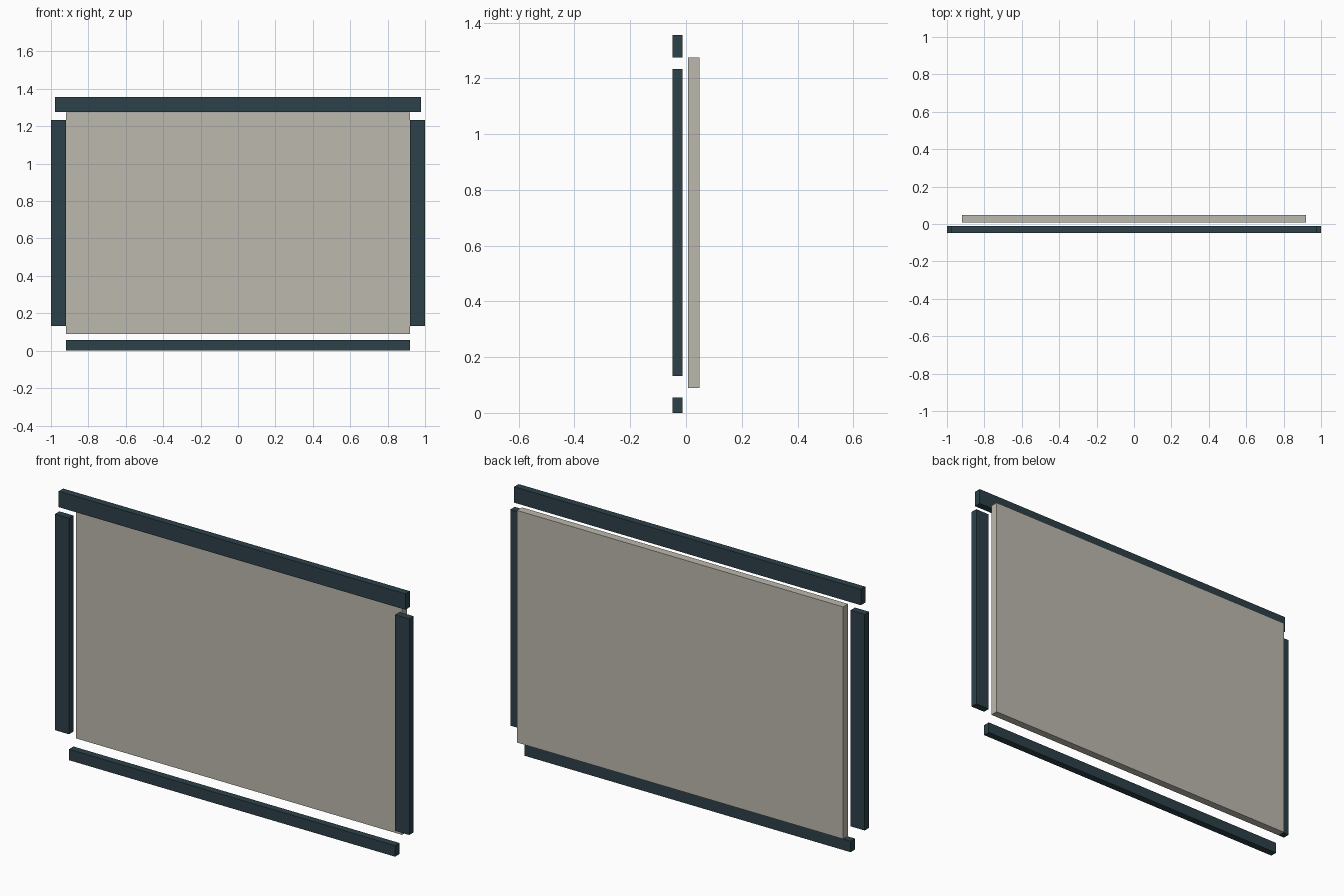
import bpy
import bmesh
from mathutils import Vector

cube = bpy.data.objects.get("Cube")
if cube:
    bpy.data.objects.remove(cube, do_unlink=True)


def make_material(name, rgb):
    mat = bpy.data.materials.new(name)
    mat.use_nodes = True
    colour = (*rgb, 1.0)
    mat.diffuse_color = colour
    mat.node_tree.nodes["Principled BSDF"].inputs["Base Color"].default_value = colour
    return mat


def make_box(name, low, high, mat):
    """Flat-sided box between two opposite corners."""
    low, high = Vector(low), Vector(high)
    bm = bmesh.new()
    bmesh.ops.create_cube(bm, size=1)
    bmesh.ops.scale(bm, vec=high - low, verts=bm.verts)
    mesh = bpy.data.meshes.new(name)
    bm.to_mesh(mesh)
    bm.free()
    mesh.materials.append(mat)
    obj = bpy.data.objects.new(name, mesh)
    obj.location = (low + high) / 2
    bpy.context.collection.objects.link(obj)
    return obj


slate = make_material("dark slate", (0.026, 0.053, 0.068))
stone = make_material("warm grey", (0.503, 0.485, 0.418))

FRONT, BACK = -0.048, -0.012   # depth range shared by the frame bars
INNER, OUTER = 0.92, 1.0       # half widths of the opening and the frame

# Backing panel, set just behind the frame
make_box("panel", (-INNER, 0.008, 0.09), (INNER, 0.048, 1.274), stone)

# Horizontal frame bars
make_box("top_bar", (-0.978, FRONT, 1.275), (0.978, BACK, 1.356), slate)
make_box("bottom_bar", (-INNER, FRONT, 0), (INNER, BACK, 0.056), slate)

# Upright frame bars
make_box("left_bar", (INNER, FRONT, 0.132), (OUTER, BACK, 1.234), slate)
make_box("right_bar", (-OUTER, FRONT, 0.132), (-INNER, BACK, 1.234), slate)
